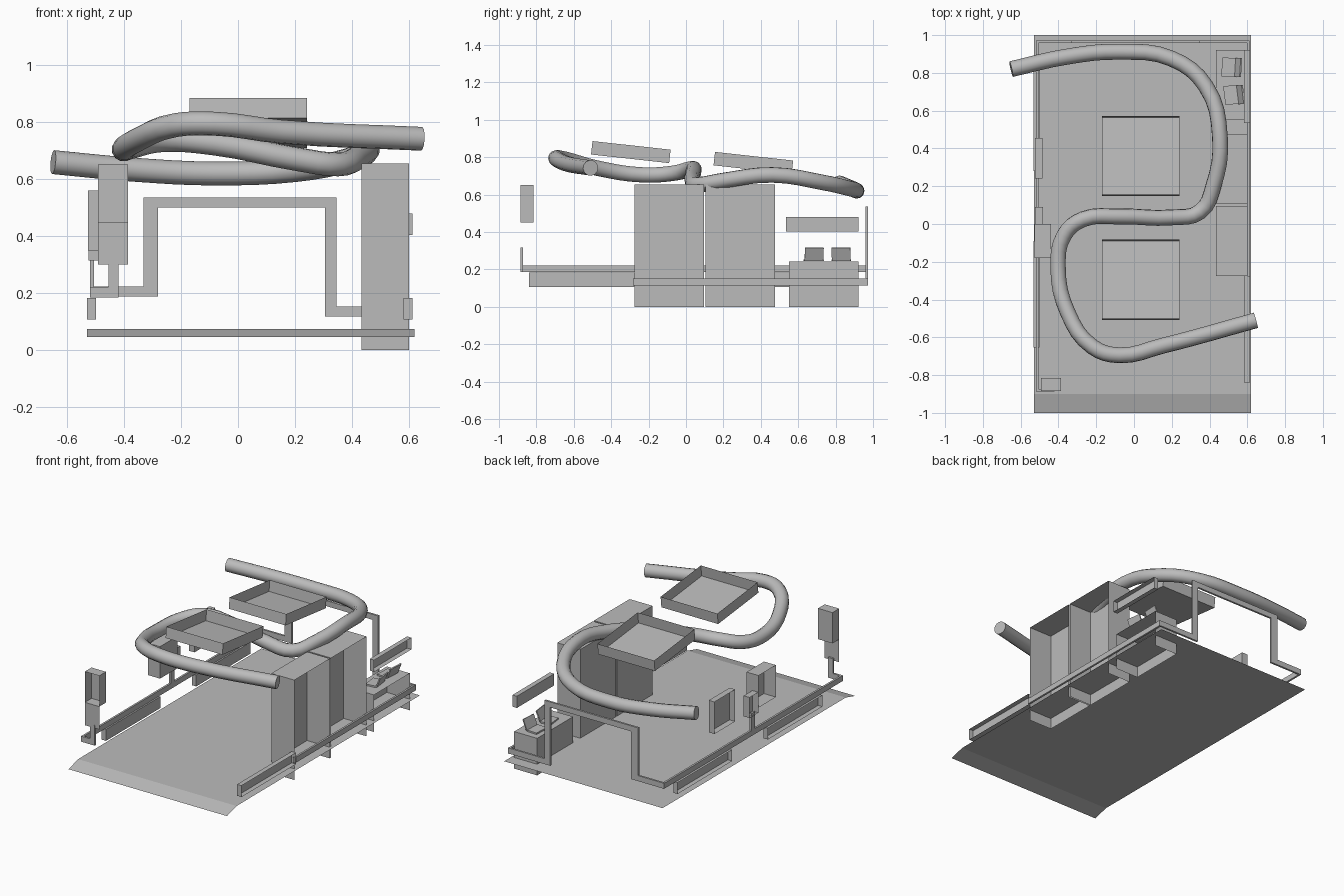
import bpy, bmesh, math
from mathutils import Vector

if "Cube" in bpy.data.objects:
    bpy.data.objects.remove(bpy.data.objects["Cube"])

grey = bpy.data.materials.new("plain_grey")
grey.diffuse_color = (0.5, 0.5, 0.5, 1)
grey.use_nodes = True
grey.node_tree.nodes["Principled BSDF"].inputs["Base Color"].default_value = grey.diffuse_color


def mesh_object(name, bm):
    me = bpy.data.meshes.new(name)
    bm.to_mesh(me)
    bm.free()
    me.materials.append(grey)
    ob = bpy.data.objects.new(name, me)
    bpy.context.collection.objects.link(ob)
    return ob


def shell(name, lo, hi, open_dirs=(), tilt=(0, 0, 0)):
    """Thin box between two corners, missing the faces that point along open_dirs."""
    lo, hi = Vector(lo), Vector(hi)
    bm = bmesh.new()
    bmesh.ops.create_cube(bm, size=1)
    bm.normal_update()
    gone = [f for f in bm.faces
            if any(f.normal.dot(Vector(d)) > 0.9 for d in open_dirs)]
    bmesh.ops.delete(bm, geom=gone, context='FACES')
    for v in bm.verts:
        v.co = Vector(a * b for a, b in zip(v.co, hi - lo))
    ob = mesh_object(name, bm)
    ob.location = (lo + hi) / 2
    ob.rotation_euler = tilt
    return ob


def sheet(name, *quads):
    bm = bmesh.new()
    for q in quads:
        bm.faces.new([bm.verts.new(p) for p in q])
    bmesh.ops.remove_doubles(bm, verts=bm.verts, dist=1e-4)
    return mesh_object(name, bm)


RIGHT, LEFT, FRONT = (1, 0, 0), (-1, 0, 0), (0, -1, 0)
UP, DOWN = (0, 0, 1), (0, 0, -1)

# Floor sheet with a sloped front lip
X0, X1, FZ = -0.53, 0.62, 0.073
sheet("floor",
      [(X0, -0.9, FZ), (X1, -0.9, FZ), (X1, 1, FZ), (X0, 1, FZ)],
      [(X0, -1, 0.045), (X1, -1, 0.045), (X1, -0.9, FZ), (X0, -0.9, FZ)])

# Cabinets and counter, open underneath and toward the wall
for name, y0, y1, top in (("front_cabinet", -0.275, 0.095, 0.655),
                          ("middle_cabinet", 0.105, 0.475, 0.655),
                          ("counter", 0.55, 0.922, 0.243)):
    shell(name, (0.435, y0, 0), (0.602, y1, top), (RIGHT, DOWN))

# Laptops on the counter
for i, (x, y, turn) in enumerate(((0.548, 0.683, 0.12), (0.535, 0.83, -0.06))):
    base = shell(f"laptop_base_{i}", (x - 0.07, y - 0.05, 0.244),
                 (x, y + 0.05, 0.254), (), (0, 0, turn))
    bm = bmesh.new()
    bmesh.ops.create_cube(bm, size=1)
    for v in bm.verts:
        v.co = (v.co.x * 0.008 + 0.004, v.co.y * 0.1, (v.co.z + 0.5) * 0.072)
    screen = mesh_object(f"laptop_screen_{i}", bm)
    screen.location = (x, y, 0.25)
    screen.rotation_euler = (0, math.radians(22), turn)

# Ceiling trays, open on top and tilted toward the back
for name, y, z in (("front_tray", -0.295, 0.827), ("back_tray", 0.36, 0.769)):
    shell(name, (-0.17, y - 0.21, z - 0.036), (0.242, y + 0.21, z + 0.036),
          (UP,), (math.radians(-6.3), 0, 0))

# Wall heaters and long wall panels, open toward the wall
for name, y0, y1, z0, z1 in (("right_front_heater", -0.84, -0.275, 0.107, 0.182),
                             ("right_upper_unit", 0.535, 0.922, 0.403, 0.48)):
    shell(name, (0.582, y0, z0), (0.614, y1, z1), (RIGHT,))
for i, (y0, y1) in enumerate(((-0.655, -0.09), (0.28, 0.845))):
    shell(f"left_heater_{i}", (-0.531, y0, 0.107), (-0.5, y1, 0.182), (LEFT,))

# Wall boxes on the left side
shell("left_back_box", (-0.525, 0.24, 0.35), (-0.484, 0.455, 0.56), (LEFT,))
shell("left_middle_box", (-0.527, -0.18, 0.35), (-0.44, 0.0, 0.56), (LEFT,))
shell("left_switch_box", (-0.525, 0.0, 0.315), (-0.482, 0.09, 0.45), (LEFT,))

# Front corner box with a plate below it
shell("corner_box", (-0.492, -0.885, 0.45), (-0.387, -0.816, 0.652), (FRONT,))
sheet("corner_plate", [(-0.492, -0.885, 0.3), (-0.387, -0.885, 0.3),
                       (-0.387, -0.885, 0.45), (-0.492, -0.885, 0.45)])

# Cable trunking along the walls: bars 0.036 wide and 0.013 deep
W, D = 0.018, 0.0065


def trunk(name, a, b, wall):
    """Bar from a to b; wall is the axis the bar is thin along."""
    half = Vector((W, W, W))
    half[wall] = D
    lo = Vector(map(min, a, b)) - half
    hi = Vector(map(max, a, b)) + half
    shell(name, lo, hi)


Y, XL, XR = 0.966, -0.513, 0.605
back = [(XR - 0.012, 0.135), (0.323, 0.135), (0.328, 0.518), (-0.315, 0.518),
        (-0.3, 0.205), (XL + 0.012, 0.205)]
for i, (p, q) in enumerate(zip(back, back[1:])):
    trunk(f"back_trunking_{i}", (p[0], Y, p[1]), (q[0], Y, q[1]), 1)
trunk("right_trunking", (XR, -0.265, 0.133), (XR, 0.954, 0.133), 0)
trunk("left_trunking", (XL, -0.867, 0.203), (XL, 0.954, 0.203), 0)
trunk("left_branch", (XL, 0.045, 0.205), (XL, 0.045, 0.315), 0)
trunk("corner_trunking_low", (-0.5, -0.879, 0.203), (-0.438, -0.879, 0.203), 1)
trunk("corner_trunking_rise", (-0.438, -0.879, 0.203), (-0.438, -0.879, 0.3), 1)

# Winding overhead duct
path = [(-0.65, 0.82, 0.66), (-0.36, 0.885, 0.633), (-0.08, 0.912, 0.62),
        (0.2, 0.875, 0.632), (0.38, 0.73, 0.665), (0.455, 0.46, 0.705),
        (0.42, 0.2, 0.675), (0.35, 0.065, 0.652), (0.2, 0.035, 0.672),
        (-0.08, 0.04, 0.725), (-0.27, 0.025, 0.737), (-0.37, -0.06, 0.715),
        (-0.402, -0.23, 0.705), (-0.35, -0.47, 0.74), (-0.22, -0.65, 0.79),
        (-0.08, -0.695, 0.795), (0.15, -0.645, 0.767), (0.645, -0.51, 0.742)]
curve = bpy.data.curves.new("overhead_duct", 'CURVE')
curve.dimensions = '3D'
curve.bevel_depth = 0.042
curve.bevel_resolution = 4
curve.resolution_u = 4
curve.use_fill_caps = True
spline = curve.splines.new('BEZIER')
spline.bezier_points.add(len(path) - 1)
for bp, co in zip(spline.bezier_points, path):
    bp.co = co
    bp.handle_left_type = bp.handle_right_type = 'AUTO'
curve.materials.append(grey)
duct = bpy.data.objects.new("overhead_duct", curve)
bpy.context.collection.objects.link(duct)
bpy.context.view_layer.objects.active = duct
duct.select_set(True)
bpy.ops.object.convert(target='MESH')
bpy.ops.object.shade_smooth_by_angle(angle=math.radians(40))
